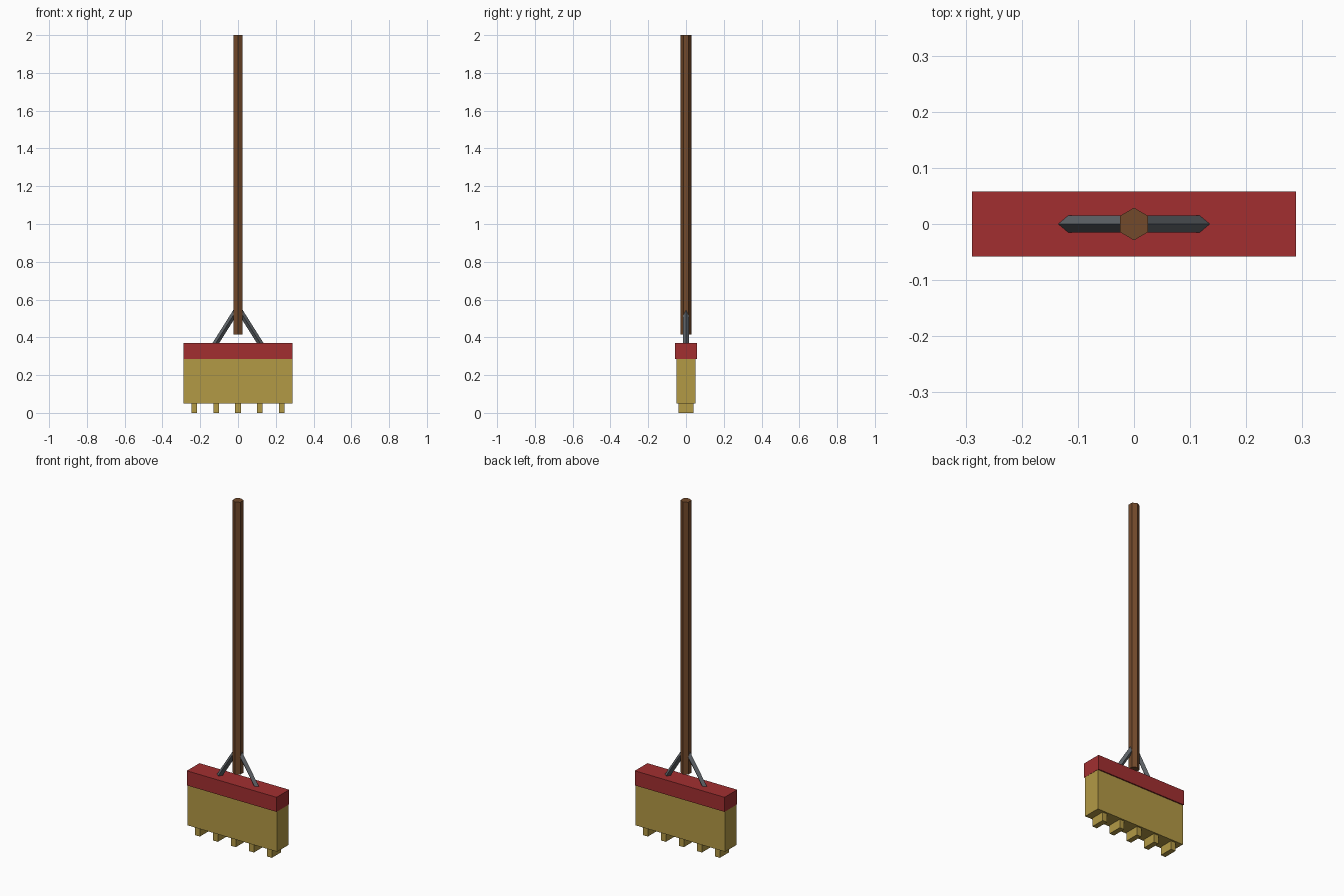
import bpy
from mathutils import Vector

cube = bpy.data.objects.get("Cube")
if cube:
    bpy.data.objects.remove(cube, do_unlink=True)


def material(name, rgb):
    mat = bpy.data.materials.new(name)
    mat.use_nodes = True
    color = (*rgb, 1.0)
    mat.diffuse_color = color
    mat.node_tree.nodes["Principled BSDF"].inputs["Base Color"].default_value = color
    return mat


red = material("red paint", (0.36, 0.028, 0.03))
straw = material("straw", (0.45, 0.32, 0.06))
wood = material("brown wood", (0.17, 0.068, 0.024))
metal = material("grey metal", (0.115, 0.127, 0.14))


def box(name, mat, x, half_x, half_y, bottom, top):
    bpy.ops.mesh.primitive_cube_add(size=2, location=(x, 0, (bottom + top) / 2))
    obj = bpy.context.object
    obj.name = name
    obj.scale = (half_x, half_y, (top - bottom) / 2)
    bpy.ops.object.transform_apply(location=False, rotation=False, scale=True)
    obj.data.materials.append(mat)


def rod(name, mat, start, end, radius, sides):
    start, end = Vector(start), Vector(end)
    axis = end - start
    bpy.ops.mesh.primitive_cylinder_add(
        vertices=sides, radius=radius, depth=axis.length, location=(start + end) / 2)
    obj = bpy.context.object
    obj.name = name
    obj.rotation_mode = "QUATERNION"
    obj.rotation_quaternion = Vector((0, 0, 1)).rotation_difference(axis)
    obj.data.materials.append(mat)


# Broom head: painted block over a slightly thinner bristle bundle
box("head_block", red, 0, 0.289, 0.058, 0.285, 0.37)
box("bristle_bundle", straw, 0, 0.288, 0.051, 0.05, 0.286)

# Row of bristle tufts along the bottom
for i in range(-2, 3):
    box(f"bristle_tuft_{i + 3}", straw, i * 0.116, 0.015, 0.041, 0, 0.06)

# Six-sided handle
rod("handle", wood, (0, 0, 0.415), (0, 0, 2), 0.029, 6)

# Pair of four-sided metal braces from the handle to the head
for side, label in ((1, "left"), (-1, "right")):
    rod(f"brace_{label}", metal, (side * 0.133, 0, 0.345), (side * 0.01, 0, 0.54), 0.015, 4)
